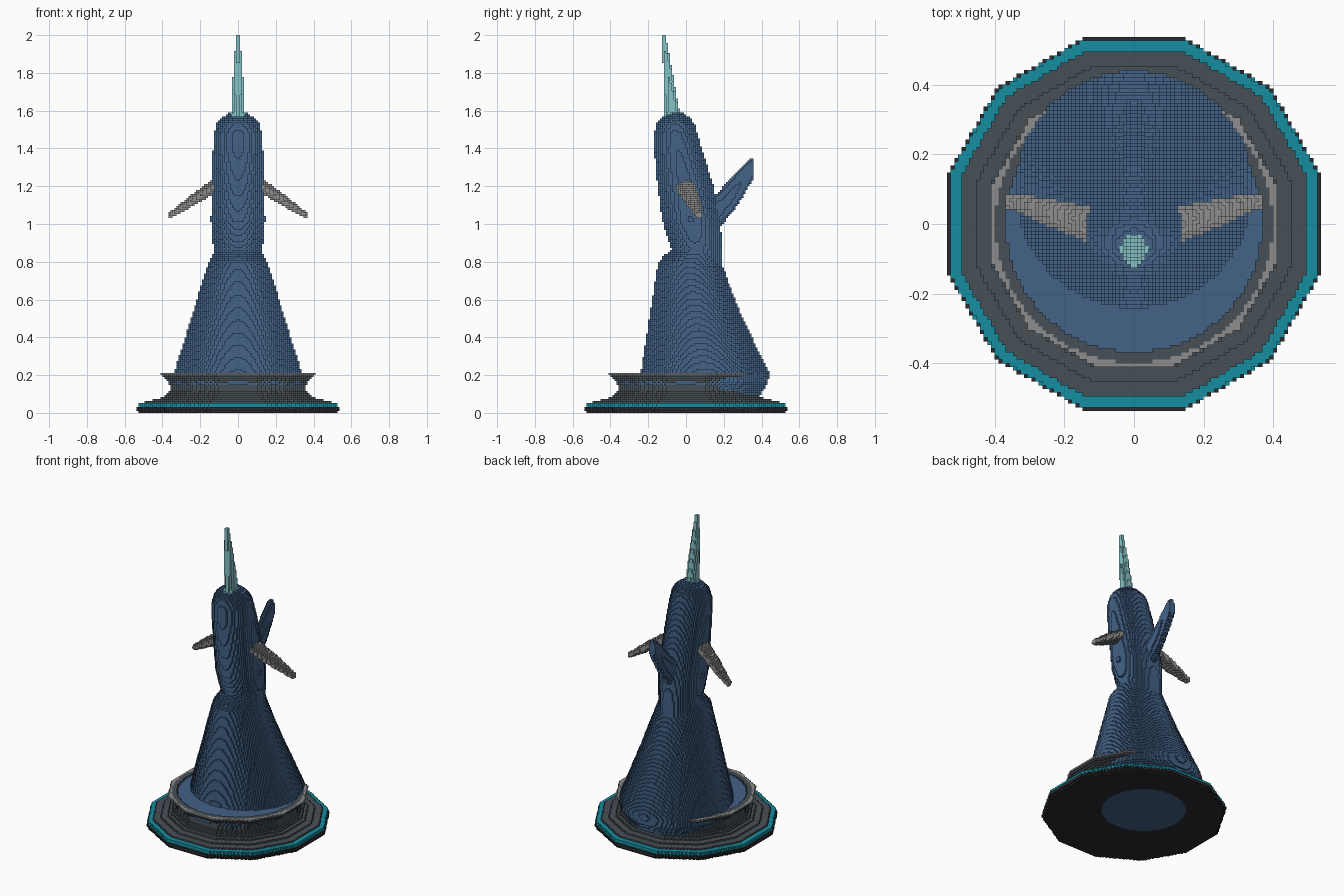
import bpy
import bmesh
import math

old = bpy.data.objects.get("Cube")
if old:
    bpy.data.objects.remove(old, do_unlink=True)

H = 2 / 190          # size of one block
cells = {}           # block position -> part name


def material(name, rgb):
    m = bpy.data.materials.new(name)
    m.use_nodes = True
    m.diffuse_color = (*rgb, 1)
    m.node_tree.nodes["Principled BSDF"].inputs["Base Color"].default_value = (*rgb, 1)
    return m


BLUE = material("ocean blue", (0.055, 0.122, 0.245))
GREY = material("light grey", (0.27, 0.27, 0.27))
SLATE = material("slate", (0.064, 0.08, 0.093))
BLACK = material("charcoal", (0.024, 0.024, 0.029))
TEAL = material("teal", (0.008, 0.27, 0.35))
HORN = material("pale aqua", (0.24, 0.55, 0.57))


def round_reach(u, v):
    return math.hypot(u, v)


def twelve_reach(u, v):
    """Distance measured so that the unit outline is a twelve-sided polygon."""
    u, v = abs(u), abs(v)
    c, s = math.cos(math.pi / 6), math.sin(math.pi / 6)
    return max(u, v, u * c + v * s, u * s + v * c)


def loft(part, axis, stations, reach=round_reach):
    """Fill free blocks inside sections (position, centre, centre, radius, radius)."""
    b, c = [k for k in range(3) if k != axis]
    for lo, hi in zip(stations, stations[1:]):
        for i in range(math.ceil(lo[0] / H - 0.5), math.ceil(hi[0] / H - 0.5)):
            t = ((i + 0.5) * H - lo[0]) / (hi[0] - lo[0])
            cb, cc, rb, rc = (p + (q - p) * t for p, q in zip(lo[1:], hi[1:]))
            for j in range(math.floor((cb - rb) / H), math.ceil((cb + rb) / H)):
                for k in range(math.floor((cc - rc) / H), math.ceil((cc + rc) / H)):
                    if reach(((j + 0.5) * H - cb) / rb, ((k + 0.5) * H - cc) / rc) <= 1:
                        pos = [0, 0, 0]
                        pos[axis], pos[b], pos[c] = i, j, k
                        cells.setdefault(tuple(pos), part)


def turned(part, profile, reach=round_reach):
    """Upright loft around the centre from (height, radius) pairs."""
    loft(part, 2, [(z, 0, 0, r, r) for z, r in profile], reach)


# Horn
loft("horn", 2, [(1.54, 0, -0.07, 0.042, 0.046), (1.6, 0, -0.073, 0.036, 0.038),
                 (1.8, 0, -0.095, 0.025, 0.025), (2.0, 0, -0.116, 0.01, 0.01)])

# Upper body with rounded head
loft("upper_body", 2, [
    (0.75, 0, 0.07, 0.115, 0.12), (0.86, 0, 0.058, 0.125, 0.133),
    (0.92, 0, 0.046, 0.135, 0.142), (1.02, 0, 0.027, 0.143, 0.152),
    (1.2, 0, -0.003, 0.137, 0.147), (1.39, 0, -0.04, 0.132, 0.127),
    (1.48, 0, -0.054, 0.125, 0.113), (1.53, 0, -0.055, 0.112, 0.1),
    (1.56, 0, -0.055, 0.088, 0.076), (1.585, 0, -0.055, 0.05, 0.04)])

# Lower body, a leaning bell that bulges out of the back of the stand
loft("lower_body", 2, [
    (0, 0, 0.09, 0.25, 0.25), (0.06, 0, 0.095, 0.28, 0.28),
    (0.11, 0, 0.098, 0.305, 0.305), (0.16, 0, 0.1, 0.335, 0.335),
    (0.21, 0, 0.1, 0.34, 0.34), (0.54, 0, 0.049, 0.236, 0.236),
    (0.8, 0, 0.018, 0.155, 0.165), (0.84, 0, 0.035, 0.135, 0.143),
    (0.87, 0, 0.055, 0.12, 0.12)])

# Tail fin
loft("tail_fin", 1, [
    (0.1, 0, 1.05, 0.03, 0.08), (0.16, 0, 1.06, 0.03, 0.1),
    (0.25, 0, 1.16, 0.028, 0.095), (0.3, 0, 1.225, 0.026, 0.086),
    (0.34, 0, 1.28, 0.024, 0.072), (0.36, 0, 1.295, 0.02, 0.052)])

# Flippers, right one mirrored from the left
root = (0.1, -0.01, 1.215, 0.055, 0.042)
middle = (0.25, 0.035, 1.12, 0.04, 0.032)
tip = (0.37, 0.07, 1.04, 0.02, 0.015)
loft("left_flipper", 0, [root, middle, tip])
loft("right_flipper", 0, [(-s[0], *s[1:]) for s in (tip, middle, root)])

# Stand: water surface inside a raised rim, on a stepped foot
turned("water", [(0.15, 0.367), (0.195, 0.367)])
turned("air", [(0.195, 0.367), (0.24, 0.367)])
turned("rim", [(0.195, 0.398), (0.212, 0.398)])
turned("rim_trim", [(0.2, 0.41), (0.212, 0.41)], twelve_reach)
turned("foot", [(0, 0.52), (0.018, 0.535), (0.032, 0.535)], twelve_reach)
turned("foot_band", [(0.032, 0.532), (0.052, 0.53)], twelve_reach)
turned("pedestal", [(0.052, 0.52), (0.062, 0.485), (0.075, 0.42), (0.095, 0.38),
                    (0.12, 0.36), (0.15, 0.36), (0.18, 0.38), (0.2, 0.405)], twelve_reach)

PARTS = {"horn": HORN, "upper_body": BLUE, "lower_body": BLUE, "tail_fin": BLUE,
         "left_flipper": GREY, "right_flipper": GREY, "water": BLUE,
         "rim": SLATE, "rim_trim": GREY, "foot": BLACK, "foot_band": TEAL,
         "pedestal": SLATE}

# Keep only solid blocks, then skin each part where a block meets open space
cells = {p: n for p, n in cells.items() if n != "air"}
skins = {name: ({}, []) for name in PARTS}
for pos, name in cells.items():
    verts, faces = skins[name]
    for a in range(3):
        b, c = (a + 1) % 3, (a + 2) % 3
        for step in (-1, 1):
            near = list(pos)
            near[a] += step
            if tuple(near) in cells:
                continue
            quad = []
            for db, dc in ((0, 0), (1, 0), (1, 1), (0, 1)):
                v = list(pos)
                v[a] += step > 0
                v[b] += db
                v[c] += dc
                quad.append(verts.setdefault(tuple(v), len(verts)))
            faces.append(quad if step > 0 else quad[::-1])

for name, (verts, faces) in skins.items():
    mesh = bpy.data.meshes.new(name)
    mesh.from_pydata([[k * H for k in v] for v in verts], [], faces)
    mesh.materials.append(PARTS[name])
    if name == "water":
        # One clean flat sheet
        bm = bmesh.new()
        bm.from_mesh(mesh)
        bmesh.ops.dissolve_limit(bm, angle_limit=0.01, verts=bm.verts, edges=bm.edges)
        bm.to_mesh(mesh)
        bm.free()
    mesh.update()
    bpy.context.scene.collection.objects.link(bpy.data.objects.new(name, mesh))
